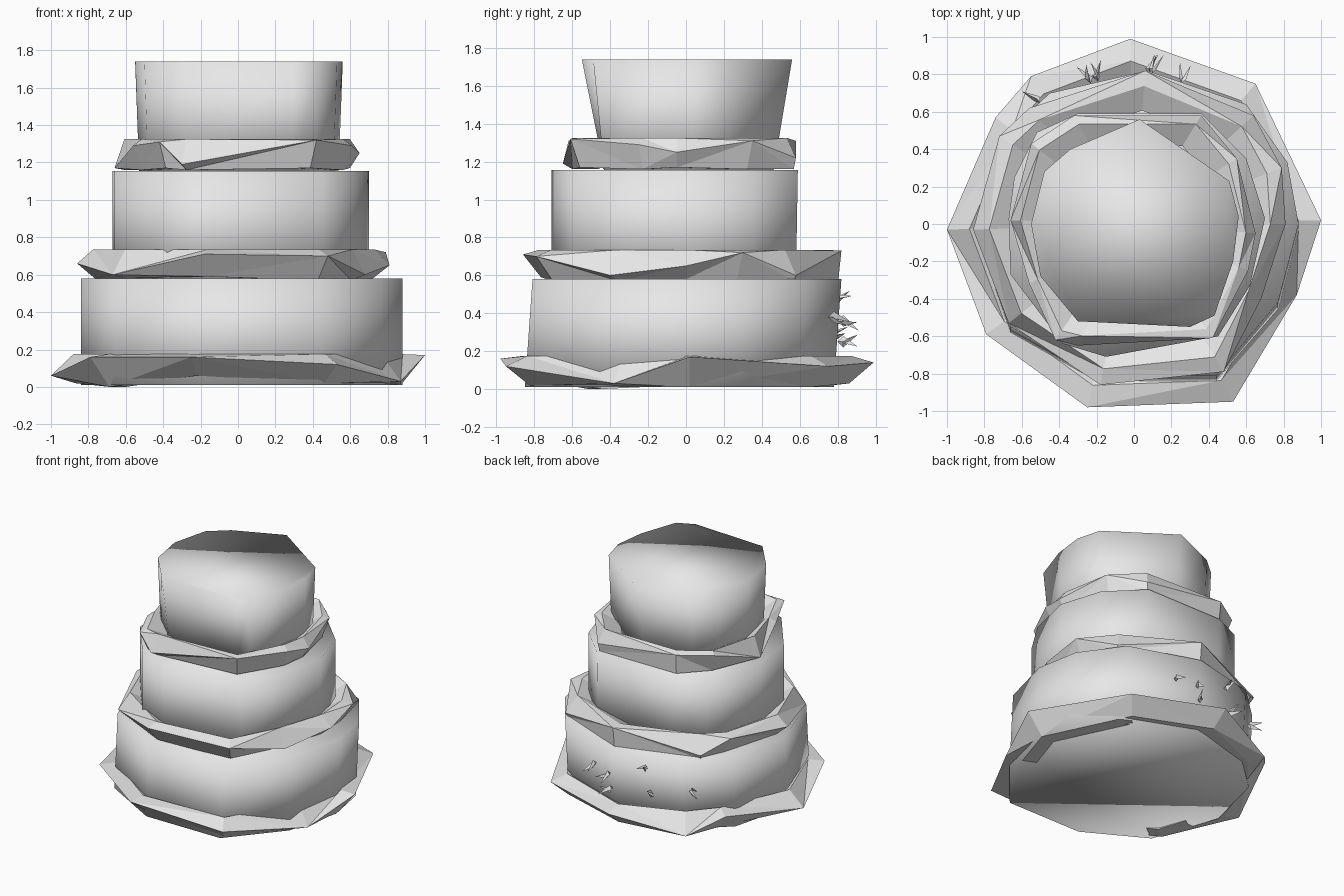
import bpy
import bmesh
import math
from mathutils import Vector

default_cube = bpy.data.objects.get("Cube")
if default_cube:
    bpy.data.objects.remove(default_cube, do_unlink=True)

# One plain grey icing colour
icing = bpy.data.materials.new("icing_grey")
icing.use_nodes = True
COLOUR = (0.8, 0.8, 0.8, 1.0)
icing.diffuse_color = COLOUR
icing.node_tree.nodes["Principled BSDF"].inputs["Base Color"].default_value = COLOUR


def finish(name, mesh_data, smooth):
    """Turn a bmesh into a named, shaded object."""
    bmesh.ops.recalc_face_normals(mesh_data, faces=mesh_data.faces[:])
    for face in mesh_data.faces:
        face.smooth = smooth
    mesh = bpy.data.meshes.new(name)
    mesh_data.to_mesh(mesh)
    mesh_data.free()
    mesh.materials.append(icing)
    obj = bpy.data.objects.new(name, mesh)
    bpy.context.collection.objects.link(obj)
    return obj


def make_tier(name, outline, bottom, top, foot_scale, foot_shift, foot_front, foot_back):
    """Loft an irregular outline from a foot, trimmed front and back, up to its top."""
    bm = bmesh.new()
    foot = []
    for x, y in outline:
        foot_y = min(max(y * foot_scale + foot_shift, foot_front), foot_back)
        foot.append(bm.verts.new((x * foot_scale, foot_y, bottom)))
    rim = [bm.verts.new((x, y, top)) for x, y in outline]
    count = len(outline)
    for i in range(count):
        j = (i + 1) % count
        bm.faces.new((foot[i], foot[j], rim[j], rim[i]))
    bm.faces.new(rim)
    bm.faces.new(foot[::-1])
    return finish(name, bm, True)


def make_ruffle(name, tips, top, core, low, back_low, high):
    """Build a crumpled faceted collar; each tip is x, y, z and the height of its lower edge."""
    bm = bmesh.new()
    rings = []
    for x, y, z, bottom in tips:
        under = back_low if y > 0.5 else low
        section = [
            (x * core, y * core, bottom),
            (x * under, y * under, bottom),
            (x, y, z),
            (x * high, y * high, top),
            (x * core, y * core, top - 0.07),
        ]
        rings.append([bm.verts.new(p) for p in section])
    for i, ring in enumerate(rings):
        after = rings[(i + 1) % len(rings)]
        for k in range(len(ring)):
            m = (k + 1) % len(ring)
            a, b, c, d = ring[k], after[k], after[m], ring[m]
            # Alternate the diagonals so the folds zigzag
            if (i + k) % 2:
                bm.faces.new((a, b, c))
                bm.faces.new((a, c, d))
            else:
                bm.faces.new((a, b, d))
                bm.faces.new((b, c, d))
    return finish(name, bm, False)


# Smooth cake tiers
make_tier("bottom_tier", [
    (0.88, 0.0), (0.82, 0.33), (0.6, 0.64), (0.07, 0.82), (-0.45, 0.7), (-0.72, 0.45),
    (-0.84, -0.03), (-0.66, -0.55), (-0.2, -0.81), (0.44, -0.81), (0.77, -0.42),
], 0.01, 0.58, 1.0, -0.04, -0.87, 0.83)

make_tier("middle_tier", [
    (0.7, 0.03), (0.6, 0.35), (0.36, 0.59), (-0.3, 0.59), (-0.52, 0.49), (-0.64, 0.25),
    (-0.67, 0.03), (-0.66, -0.27), (-0.38, -0.64), (-0.15, -0.71), (0.45, -0.6), (0.62, -0.33),
], 0.56, 1.155, 1.0, 0.0, -0.72, 0.58)

make_tier("top_tier", [
    (0.56, 0.04), (0.51, 0.23), (0.03, 0.56), (-0.34, 0.4), (-0.48, 0.28),
    (-0.55, 0.0), (-0.5, -0.28), (-0.3, -0.52), (0.3, -0.55), (0.43, -0.49), (0.53, -0.2),
], 1.14, 1.74, 0.96, 0.0, -0.43, 0.46)

# Faceted ruffles around the foot of each tier
make_ruffle("bottom_ruffle", [
    (1.0, 0.02, 0.17, 0.01), (0.65, 0.75, 0.12, 0.01), (-0.02, 0.99, 0.14, 0.03),
    (-0.55, 0.79, 0.03, 0.01), (-0.74, 0.57, 0.15, 0.02), (-1.0, -0.03, 0.06, 0.02),
    (-0.79, -0.59, 0.16, 0.0), (-0.25, -0.98, 0.16, 0.06), (0.53, -0.95, 0.12, 0.02),
    (0.87, -0.38, 0.03, 0.01),
], 0.175, 0.76, 0.87, 0.87, 0.88)

make_ruffle("middle_ruffle", [
    (0.81, 0.0, 0.65, 0.58), (0.79, 0.3, 0.72, 0.57), (0.64, 0.58, 0.6, 0.57),
    (0.06, 0.82, 0.73, 0.57), (-0.56, 0.62, 0.6, 0.57), (-0.72, 0.47, 0.72, 0.58),
    (-0.86, -0.03, 0.66, 0.58), (-0.67, -0.53, 0.6, 0.58), (-0.18, -0.86, 0.71, 0.59),
    (0.48, -0.79, 0.7, 0.57), (0.68, -0.4, 0.6, 0.57),
], 0.735, 0.74, 0.89, 0.98, 0.9)

make_ruffle("top_ruffle", [
    (0.65, -0.05, 1.25, 1.17), (0.55, 0.35, 1.31, 1.16), (0.36, 0.58, 1.22, 1.16),
    (-0.32, 0.58, 1.31, 1.16), (-0.55, 0.43, 1.31, 1.17), (-0.66, 0.02, 1.17, 1.16),
    (-0.56, -0.32, 1.29, 1.16), (-0.42, -0.62, 1.31, 1.17), (-0.3, -0.65, 1.19, 1.16),
    (0.42, -0.61, 1.32, 1.17), (0.61, -0.25, 1.29, 1.16),
], 1.325, 0.72, 0.92, 0.98, 0.92)

# Tiny icing shards sprouting from the back of the bottom tier
SHARDS = [(-0.52, 0.67, 0.33), (-0.24, 0.78, 0.28), (-0.2, 0.79, 0.47),
          (0.08, 0.83, 0.25), (0.1, 0.83, 0.36), (0.26, 0.78, 0.38)]
for number, (x, y, z) in enumerate(SHARDS):
    bm = bmesh.new()
    base = Vector((x, y, z))
    outward = Vector((x, y, 0)).normalized()
    side = Vector((-outward.y, outward.x, 0))
    for turn in (-1, 1):
        angle = number + turn * 0.7
        lean = side * math.cos(angle) + Vector((0, 0, math.sin(angle)))
        tip = base + outward * 0.08 + lean * 0.05
        root = [base + side * 0.02 * turn, base + Vector((0, 0, 0.03 * turn)), base - outward * 0.03]
        corners = [bm.verts.new(p) for p in root + [tip]]
        for skip in range(4):
            bm.faces.new([v for n, v in enumerate(corners) if n != skip])
    finish("icing_shard_" + str(number + 1), bm, False)
